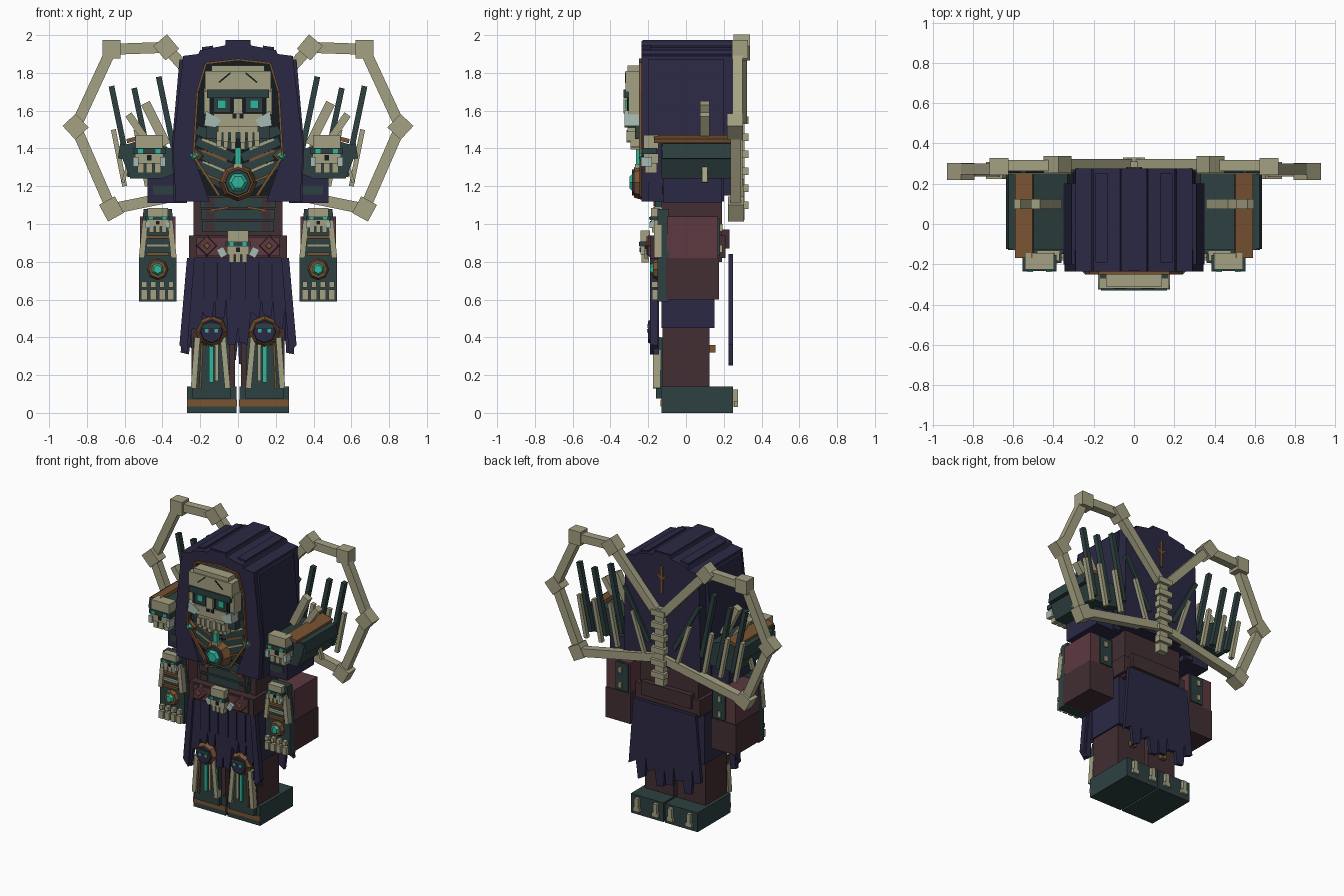
import bpy, bmesh, math, random
from mathutils import Matrix, Vector

cube = bpy.data.objects.get("Cube")
if cube:
    bpy.data.objects.remove(cube)
random.seed(4)


def material(name, rgb):
    m = bpy.data.materials.new(name)
    m.use_nodes = True
    col = [(c / 255) ** 2.2 for c in rgb] + [1]
    m.diffuse_color = col
    m.node_tree.nodes["Principled BSDF"].inputs["Base Color"].default_value = col
    return m


navy = material("navy cloth", (47, 45, 70))
bone = material("old bone", (163, 160, 130))
slate = material("dark slate", (49, 66, 66))
copper = material("copper trim", (120, 84, 54))
maroon = material("maroon cloth", (92, 60, 66))
brown = material("brown cloth", (68, 50, 53))
glow = material("teal gem", (52, 180, 152))
pale = material("pale fang", (165, 185, 178))
shadow = material("black recess", (27, 33, 38))


def emit(name, mat, bm, matrix=None):
    bmesh.ops.recalc_face_normals(bm, faces=bm.faces)
    mesh = bpy.data.meshes.new(name)
    bm.to_mesh(mesh)
    bm.free()
    mesh.materials.append(mat)
    ob = bpy.data.objects.new(name, mesh)
    if matrix:
        ob.matrix_world = matrix
    bpy.context.collection.objects.link(ob)


def sides(name, x):
    """Parts off the centre line are made twice, left and right."""
    return [("left_" + name, 1), ("right_" + name, -1)] if x > 0 else [(name, 1)]


def box(name, mat, x, y, z, w, d, h, tilt=0):
    for label, s in sides(name, x):
        bm = bmesh.new()
        bmesh.ops.create_cube(bm, size=1)
        bmesh.ops.scale(bm, vec=(w, d, h), verts=bm.verts)
        emit(label, mat, bm, Matrix.Translation((s * x, y, z)) @ Matrix.Rotation(s * tilt, 4, "Y"))


def bar(name, mat, a, b, y, w, d):
    dx, dz = b[0] - a[0], b[1] - a[1]
    box(name, mat, (a[0] + b[0]) / 2, y, (a[1] + b[1]) / 2, w, d, math.hypot(dx, dz), math.atan2(dx, dz))


def disc(name, mat, x, y, z, r, depth, n=8, top=0.8, turn=0):
    for label, s in sides(name, x):
        bm = bmesh.new()
        bmesh.ops.create_cone(bm, cap_ends=True, segments=n, radius1=r, radius2=r * top, depth=depth)
        emit(label, mat, bm, Matrix.Translation((s * x, y, z)) @ Matrix.Rotation(math.pi / 2, 4, "X")
             @ Matrix.Rotation(turn, 4, "Z"))


def prism(name, mat, pts, y0, y1, both=False):
    for label, s in sides(name, 1 if both else 0):
        bm = bmesh.new()
        face = bm.faces.new([bm.verts.new((s * x, y0, z)) for x, z in pts])
        new = bmesh.ops.extrude_face_region(bm, geom=[face])["geom"]
        bmesh.ops.translate(bm, vec=(0, y1 - y0, 0), verts=[v for v in new if isinstance(v, bmesh.types.BMVert)])
        emit(label, mat, bm)


def symmetric(pts):
    return pts + [(-x, z) for x, z in reversed(pts)]


def skull(name, x, y, z, w, h, d):
    """Small skull ornament: cranium, brow, eyes, nose and teeth."""
    box(name + "_cranium", bone, x, y, z + h * .32, w * .85, d, h * .36)
    box(name + "_brow", slate, x, y - d * .1, z + h * .08, w, d, h * .16)
    box(name + "_cheeks", bone, x, y, z - h * .12, w * .9, d, h * .26)
    box(name + "_nose", shadow, x, y - d * .5, z - h * .1, w * .15, .01, h * .14)
    for i in (-1, 1):
        box(name + "_eye", glow, x + i * w * .27, y - d * .62, z + h * .08, w * .16, .008, h * .12)
        if x == 0:
            continue
        box(name + "_fang", pale, x + i * w * .42, y - d * .3, z - h * .2, w * .16, d * .7, h * .25)
    for i in (-1, 0, 1):
        box(name + "_tooth", bone, x + i * w * .26, y, z - h * .37, w * .2, d * .8, h * .26)


def ragged(name, top, bottom, zt, lows, y, d):
    """Hanging cloth with notched lower edge; lows gives strip lengths."""
    n = len(lows)
    pts = [(top, zt), (-top, zt)]
    for i, z in enumerate(lows):
        a, b = -bottom + 2 * bottom * i / n, -bottom + 2 * bottom * (i + 1) / n
        pts += [(a + .006, z + random.uniform(0, .04)), (b - .012, z), (b, z + .1)]
    prism(name, navy, pts[:-1], y, y + d)


# Boots
box("boot", slate, .138, .06, .07, .262, .38, .14)
box("boot_band", copper, .138, -.13, .052, .265, .008, .036)
box("boot_toe", slate, .14, -.14, .105, .2, .04, .06)
for x in (.06, .21):
    box("heel_bone", bone, x, .26, .08, .03, .03, .09)
    box("heel_tip", bone, x, .265, .045, .05, .02, .03)
# Legs and shin guards
box("shin", brown, .13, 0, .3, .23, .25, .33)
box("thigh", navy, .13, .01, .63, .25, .28, .36)
box("calf_stud", copper, .13, .14, .34, .04, .03, .04)
box("shin_plate", slate, .14, -.14, .26, .19, .04, .28)
bar("shin_inner_bone", bone, (.055, .13), (.08, .4), -.155, .03, .04)
bar("shin_outer_bone", bone, (.235, .13), (.215, .4), -.155, .03, .04)
bar("shin_copper", copper, (.2, .13), (.19, .38), -.16, .012, .02)
box("shin_bone_strip", bone, .112, -.163, .27, .018, .012, .2)
box("shin_gem_strip", glow, .142, -.165, .26, .024, .012, .2)
box("shin_foot_bone", bone, .14, -.165, .37, .05, .014, .03)
disc("knee_ring", copper, .14, -.175, .43, .085, .03)
disc("knee_cap", navy, .14, -.185, .43, .072, .03)
for x in (.115, .165):
    box("knee_eye", glow, x, -.203, .435, .02, .008, .018)
box("knee_brow", slate, .14, -.2, .46, .1, .01, .02)

# Ragged skirt
ragged("front_skirt", .25, .31, .85, [.31, .44, .5, .5, .36, .36, .5, .5, .44, .31], -.172, .03)
ragged("back_skirt", .25, .3, .84, [.34, .25, .33, .28, .25, .33, .26, .36], .225, .025)
for x in (.04, .11, .18):
    box("skirt_fold", shadow, x, -.173, .7, .006, .006, .2)
prism("skirt_side", navy, [(.23, .82), (.27, .82), (.31, .36), (.27, .31)], -.19, -.15, True)

# Torso and belt
box("torso", brown, 0, .03, 1.0, .47, .32, .4)
box("belt", brown, 0, .01, .88, .52, .4, .12)
box("belt_front", maroon, 0, -.19, .88, .44, .02, .1)
box("belt_back_pouch", brown, 0, .21, .92, .4, .04, .1)
disc("belt_diamond", maroon, .165, -.2, .885, .06, .02, 4)
disc("belt_stud", copper, .165, -.212, .885, .02, .01, 4)
skull("buckle_skull", 0, -.215, .88, .13, .17, .05)
box("buckle_wing", pale, .085, -.21, .85, .04, .02, .05, .5)
for i in range(3):
    box("belly_plate", slate, 0, -.145, .985 + i * .065, .38 + i * .01, .04, .055)
    box("belly_clasp", brown, .15, -.165, .985 + i * .065, .05, .014, .04)
box("belly_copper", copper, .1, -.168, 1.08, .1, .01, .012, .15)

# Hood: solid rear shell and open front rim
roof = [(.06, 1.97), (.07, 1.945), (.2, 1.92), (.21, 1.9), (.29, 1.89)]
prism("hood_shell", navy, symmetric(roof + [(.3, 1.75), (.31, 1.15)]), -.14, .275)
prism("hood_rim", navy, roof_rim := [(0, 1.965)] + roof + [(.345, 1.4), (.33, 1.12), (.15, 1.12),
      (.235, 1.36), (.215, 1.7), (.17, 1.85), (0, 1.87)], -.235, -.13, True)
prism("hood_side", navy, [(.28, 1.87), (.31, 1.87), (.35, 1.42), (.34, 1.12), (.28, 1.12)], -.2, .2, True)
prism("hood_recess", shadow, symmetric([(.18, 1.86), (.23, 1.6), (.23, 1.15)]), -.155, -.13)
box("hood_crest", navy, 0, .02, 1.96, .13, .5, .03)
box("hood_ridge", navy, .16, .03, 1.925, .06, .44, .03, .15)
for a, b in zip(roof_rim[-4:-1], roof_rim[-3:]):
    bar("hood_trim", copper, a, b, -.24, .012, .02)
bar("hood_lower_trim", copper, (.235, 1.36), (.1, 1.15), -.235, .015, .02)

# Layered collar with hanging gem
for i in range(5):
    z = 1.17 + i * .06
    bar("collar_plate", slate, (.02, z), (.22 - (i == 0) * .06, z + .09), -.18 - .004 * i, .05, .05)
    bar("collar_bone", bone if i % 2 else copper, (.06, z + .045), (.19, z + .1), -.21, .014, .02)
disc("collar_gem_frame", copper, .23, -.225, 1.36, .048, .02, 4)
disc("collar_gem", glow, .23, -.24, 1.36, .032, .02, 4, .4)
disc("pendant_ring", copper, 0, -.24, 1.22, .1, .07)
disc("pendant_back", slate, 0, -.255, 1.22, .085, .06)
disc("pendant_gem", glow, 0, -.285, 1.22, .07, .03, 6, .5, math.pi / 6)
box("pendant_strand", glow, 0, -.25, 1.36, .03, .03, .09)
box("pendant_clasp", bone, 0, -.25, 1.305, .05, .04, .025)

# Face skull
box("head_back", slate, 0, -.21, 1.63, .34, .12, .36)
box("forehead", bone, 0, -.275, 1.755, .35, .09, .11)
box("forehead_top", bone, 0, -.27, 1.82, .28, .08, .04)
box("temple", bone, .165, -.26, 1.65, .03, .09, .14)
bar("forehead_crack", shadow, (.04, 1.8), (.1, 1.75), -.321, .008, .006)
box("brow", slate, 0, -.295, 1.69, .33, .07, .045)
box("eye_mask", shadow, 0, -.27, 1.63, .3, .08, .09)
box("eye_frame", slate, .085, -.305, 1.63, .085, .014, .075)
box("eye", glow, .085, -.315, 1.635, .045, .01, .045)
box("nose_bridge", bone, 0, -.29, 1.625, .05, .08, .08)
box("upper_jaw", bone, 0, -.28, 1.55, .26, .08, .07)
box("nostril", shadow, .018, -.322, 1.575, .022, .008, .035)
prism("cheek_fang", pale, [(.09, 1.55), (.17, 1.6), (.18, 1.52), (.12, 1.51)], -.325, -.25, True)
box("jaw_row", bone, 0, -.27, 1.505, .21, .08, .04)
for x in (.025, .065, .1):
    box("tooth", bone, x, -.28, 1.465, .028, .07, .07 - x * .2)
    box("lower_tooth", bone, x, -.27, 1.41 + x * .2, .026, .05, .04)

# Shoulders
prism("sleeve", navy, [(.27, 1.11), (.48, 1.11), (.48, 1.28), (.27, 1.3)], -.12, .19, True)
box("sleeve_patch", slate, .39, -.124, 1.18, .12, .006, .05)
prism("shoulder_plate", slate, [(.3, 1.28), (.33, 1.39), (.5, 1.45), (.625, 1.41), (.61, 1.34), (.57, 1.24),
      (.4, 1.24)], -.13, .25, True)
box("shoulder_flange", slate, .615, .06, 1.385, .03, .37, .08, -.15)
box("shoulder_copper", copper, .545, .04, 1.45, .09, .42, .022, .25)
skull("shoulder_skull", .47, -.185, 1.37, .17, .2, .08)
bar("shoulder_bone", bone, (.38, 1.42), (.49, 1.64), .1, .05, .05)
bar("shoulder_short_bone", bone, (.47, 1.42), (.58, 1.58), .1, .04, .05)
bar("shoulder_thin_bone", bone, (.56, 1.38), (.61, 1.22), .1, .018, .03)

# Arms and skeletal gauntlets
box("lower_arm", brown, .425, .035, .71, .2, .28, .22)
box("upper_arm", maroon, .425, .035, .93, .19, .27, .22)
box("arm_back_plate", slate, .39, .175, .93, .1, .012, .2)
for z in (.87, .98):
    box("arm_back_clasp", bone, .4, .185, z, .025, .015, .04)
prism("gauntlet", slate, [(.325, .59), (.525, .59), (.525, .8), (.5, 1.08), (.35, 1.08), (.325, .8)], -.15, -.09, True)
skull("gauntlet_skull", .425, -.16, 1.02, .13, .13, .05)
bar("gauntlet_outer_bone", bone, (.51, .82), (.49, 1.02), -.15, .03, .04)
bar("gauntlet_inner_bone", bone, (.34, .82), (.36, 1.02), -.15, .03, .04)
for i in range(3):
    box("gauntlet_rib", bone if i % 2 else copper, .425, -.16, .84 + i * .045, .12, .02, .016)
disc("gauntlet_ring", copper, .425, -.16, .76, .058, .03)
disc("gauntlet_gem", glow, .425, -.175, .76, .045, .03, 6, .5)
for i in range(4):
    x = .355 + i * .047
    box("finger", bone, x, -.16, .625, .034, .04, .055)
    box("knuckle", bone, x, -.165, .68, .028, .035, .03)

# Spine
box("spine", bone, 0, .285, 1.3, .07, .05, .56)
for i in range(6):
    box("vertebra", bone, 0, .305, 1.1 + i * .09, .11, .05, .04)
box("spine_glyph", copper, 0, .279, 1.78, .018, .01, .2)
box("spine_glyph_arm", copper, .02, .279, 1.8, .04, .01, .015, -.6)
# Bone wing frames with knuckled joints
path = [(.03, 1.55), (.38, 1.935), (.67, 1.925), (.86, 1.515), (.67, 1.08), (.03, 1.21)]
depth = [.295, .295, .285, .26, .265, .29]
for i in range(5):
    bar("wing_bone", bone, path[i], path[i + 1], (depth[i] + depth[i + 1]) / 2, .058, .055)
for i, turn in zip(range(1, 5), (.7, 0, .75, .5)):
    box("wing_knuckle", bone, *path[i][:1], depth[i], path[i][1], .095, .085, .1, turn)
# Wing spines
for a, b in (((.1, 1.3), (.3, 1.66)), ((.32, 1.3), (.42, 1.78)), ((.45, 1.25), (.55, 1.72)), ((.57, 1.25), (.67, 1.73))):
    bar("wing_spine", slate, a, b, .27, .03, .035)
    mid = ((a[0] * .6 + b[0] * .4) + .05, 1.5)
    bar("wing_rib", bone, (a[0] + .03, 1.2), mid, .285, .026, .03)
